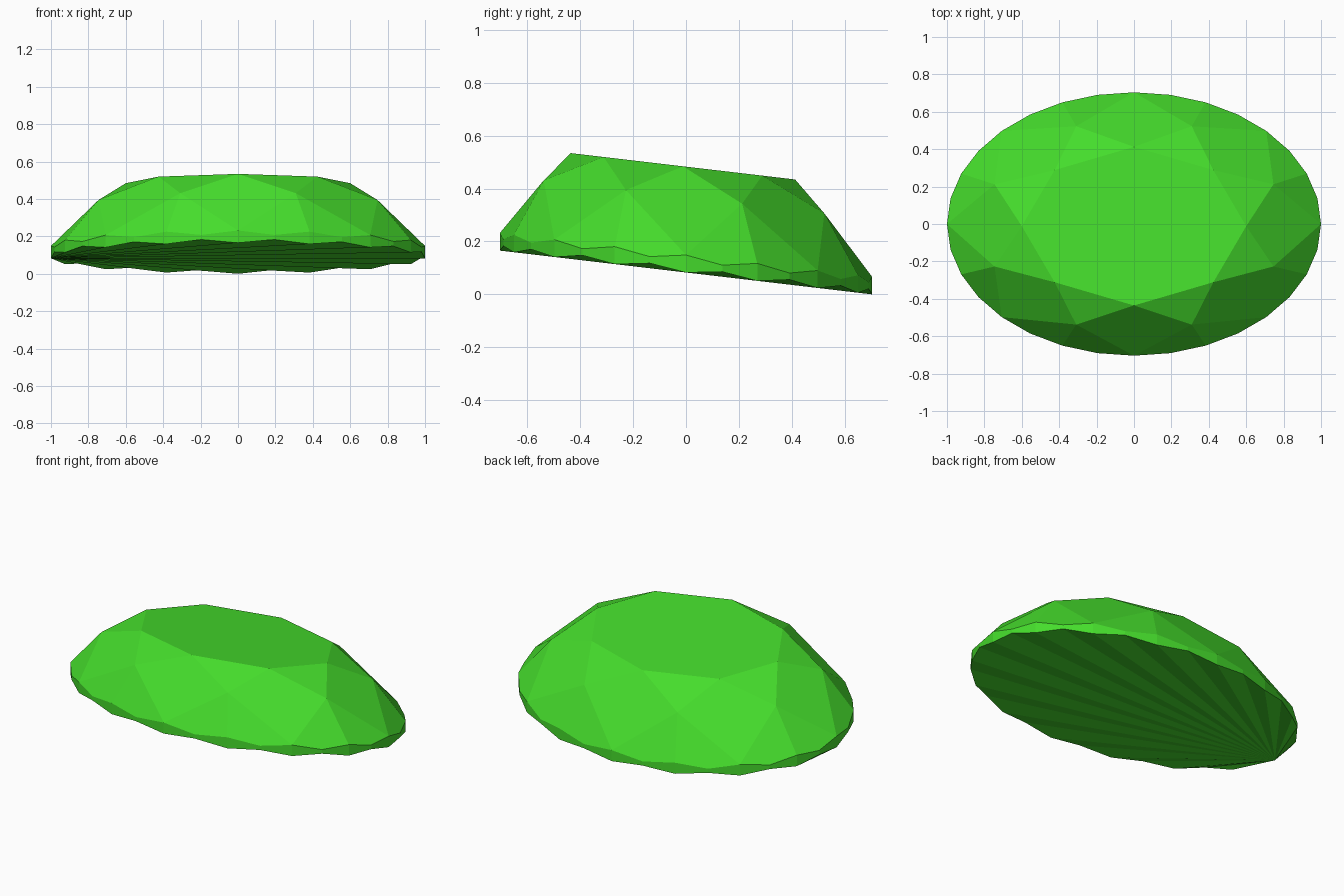
import bpy, bmesh
from math import sin, cos, radians

if "Cube" in bpy.data.objects:
    bpy.data.objects.remove(bpy.data.objects["Cube"])

SLOPE = 0.1175   # the stone leans down towards the back
HALF_Y = 0.704

bm = bmesh.new()


def point(rx, ry, deg, h):
    """Point on an ellipse at height h above the tilted base plane."""
    y = ry * sin(radians(deg)) - 0.035 * max(h - 0.07, 0)
    return bm.verts.new((rx * cos(radians(deg)), y, h + SLOPE * (HALF_Y - y)))


# Rings: scalloped girdle (32), kite corners (8), table (8)
low = [point(1, HALF_Y, i * 11.25, 0.019 * (i % 2)) for i in range(32)]
high = [point(1, HALF_Y, i * 11.25, 0.044 if i % 2 else 0.066) for i in range(32)]
kite = [point(0.807, 0.574, 22.5 + i * 45, 0.285) for i in range(8)]
table = [point(0.60, 0.424, i * 45, 0.40) for i in range(8)]

# Girdle wall
for i in range(32):
    j = (i + 1) % 32
    bm.faces.new((low[i], low[j], high[j], high[i]))

# Crown: main kites, star facets and upper girdle facets
for i in range(8):
    j, g = (i + 1) % 8, i * 4
    bm.faces.new((table[i], kite[i - 1], high[g], kite[i]))
    bm.faces.new((table[i], kite[i], table[j]))
    for s in (g, g + 2):
        bm.faces.new((kite[i], high[s], high[s + 1], high[(s + 2) % 32]))
bm.faces.new(table)

# Underside, fanned from the left tip
for k in range(1, 31):
    bm.faces.new((low[16], low[(16 + k + 1) % 32], low[(16 + k) % 32]))

bmesh.ops.recalc_face_normals(bm, faces=bm.faces)
mesh = bpy.data.meshes.new("gem")
bm.to_mesh(mesh)
bm.free()
gem = bpy.data.objects.new("gem", mesh)
bpy.context.collection.objects.link(gem)

green = bpy.data.materials.new("green")
green.diffuse_color = (0.06, 0.72, 0.025, 1)
green.use_nodes = True
green.node_tree.nodes["Principled BSDF"].inputs["Base Color"].default_value = green.diffuse_color
mesh.materials.append(green)
